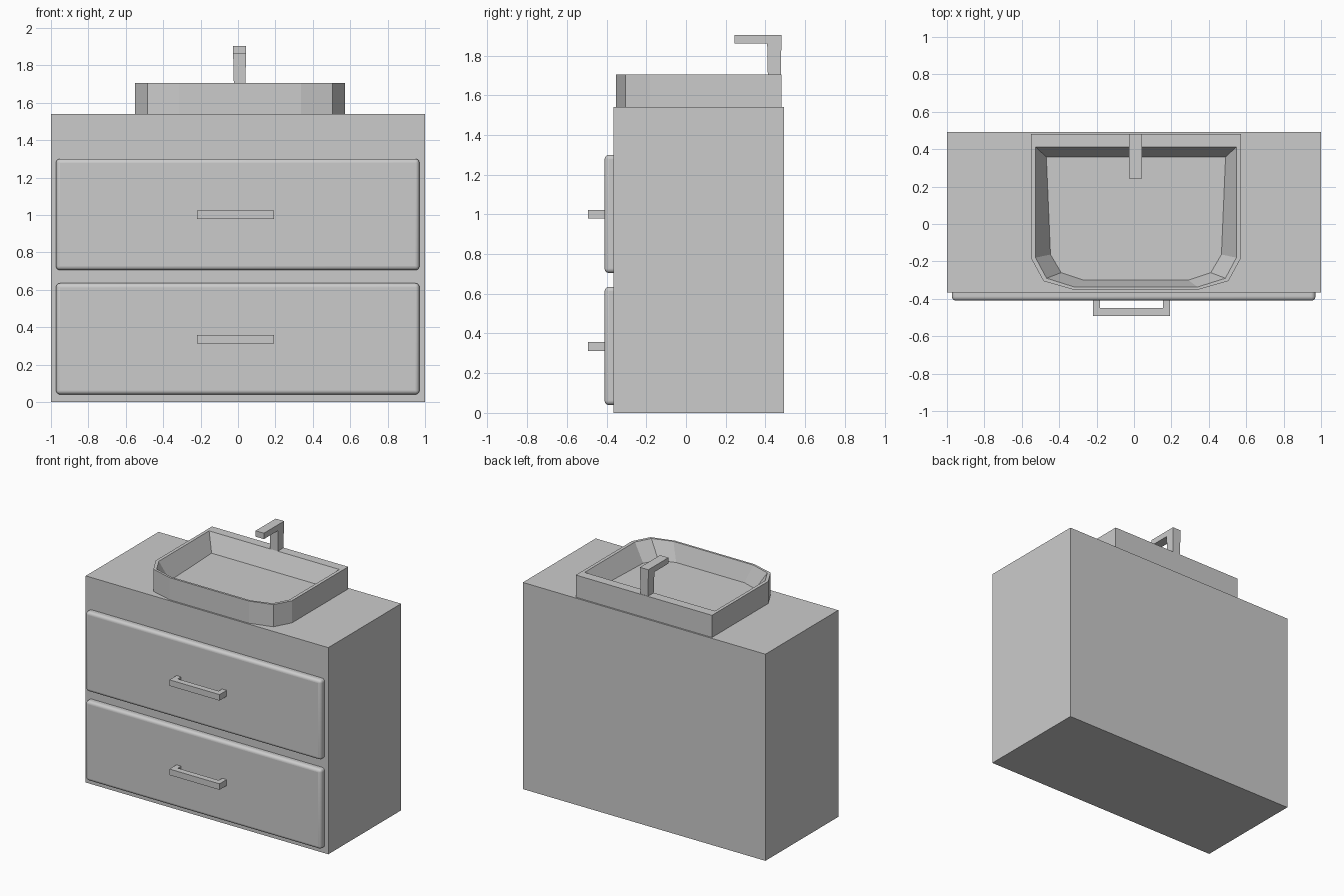
import bpy
import bmesh

cube = bpy.data.objects.get("Cube")
if cube:
    bpy.data.objects.remove(cube)

# One plain grey for the whole unit
GREY = (0.6, 0.6, 0.6, 1)
grey = bpy.data.materials.new("plain grey")
grey.use_nodes = True
grey.diffuse_color = GREY
grey.node_tree.nodes["Principled BSDF"].inputs["Base Color"].default_value = GREY


def finish(name, bm):
    bmesh.ops.recalc_face_normals(bm, faces=bm.faces)
    mesh = bpy.data.meshes.new(name)
    bm.to_mesh(mesh)
    bm.free()
    mesh.materials.append(grey)
    obj = bpy.data.objects.new(name, mesh)
    bpy.context.collection.objects.link(obj)
    return obj


def box(name, x, y, z):
    bm = bmesh.new()
    bmesh.ops.create_cube(bm, size=1)
    for v in bm.verts:
        v.co = [lo + (c + 0.5) * (hi - lo) for c, (lo, hi) in zip(v.co, (x, y, z))]
    return finish(name, bm)


def prism(name, outline, place, low, high):
    """Extrude a flat outline; place(u, v, w) maps it into space."""
    bm = bmesh.new()
    rings = [[bm.verts.new(place(u, v, w)) for u, v in outline] for w in (low, high)]
    for ring in rings:
        bm.faces.new(ring)
    bridge(bm, *rings)
    return finish(name, bm)


def bridge(bm, a, b):
    for i in range(len(a)):
        j = (i + 1) % len(a)
        bm.faces.new((a[i], a[j], b[j], b[i]))


# Cabinet body
FRONT, BACK, TOP = -0.365, 0.493, 1.54
box("cabinet", (-1, 1), (FRONT, BACK), (0, TOP))

# Two drawers with rounded fronts, each with a bracket handle
HANDLE = [(-0.22, -0.40), (-0.22, -0.493), (0.193, -0.493), (0.193, -0.40),
          (0.156, -0.40), (0.156, -0.449), (-0.182, -0.449), (-0.182, -0.40)]
for label, base in (("lower", 0.04), ("upper", 0.705)):
    front = box(label + "_drawer_front", (-0.973, 0.97), (-0.41, FRONT + 0.03),
                (base, base + 0.595))
    bevel = front.modifiers.new("rounded edges", "BEVEL")
    bevel.width = 0.022
    bevel.segments = 5
    bpy.context.view_layer.objects.active = front
    front.select_set(True)
    bpy.ops.object.shade_smooth_by_angle()
    front.select_set(False)
    middle = base + 0.295
    prism(label + "_handle", HANDLE, lambda u, v, w: (u, v, w),
          middle - 0.022, middle + 0.023)

# Basin: half outlines from back to front, mirrored about its centre line
CENTRE, RIM, FLOOR = 0.0105, 1.705, 1.575
OUTER = [(0.5615, 0.481), (0.5615, -0.182), (0.4945, -0.305), (0.3265, -0.353)]
INNER = [(0.537, 0.412), (0.537, -0.18), (0.478, -0.29), (0.329, -0.337)]
BOWL = [(0.479, 0.358), (0.457, -0.163), (0.4, -0.26), (0.28, -0.3)]
bm = bmesh.new()


def ring(half, z):
    full = half + [(-x, y) for x, y in reversed(half)]
    return [bm.verts.new((CENTRE + x, y, z)) for x, y in full]


rings = [ring(OUTER, TOP), ring(OUTER, RIM), ring(INNER, RIM), ring(BOWL, FLOOR)]
for a, b in zip(rings, rings[1:]):
    bridge(bm, a, b)
bm.faces.new(rings[0])
bm.faces.new(rings[-1])
finish("basin", bm)

# Tap: an upright and a flat spout in one angled profile
TAP = [(0.412, RIM), (0.478, RIM), (0.481, 1.904), (0.244, 1.904),
       (0.244, 1.86), (0.409, 1.86)]
tap = prism("tap", TAP, lambda u, v, w: (w, u, v), -0.026, 0.043)
for v in tap.data.vertices:
    if v.co.z < RIM + 0.01:
        v.co.x = 0.009 + (v.co.x - 0.009) * 0.9
